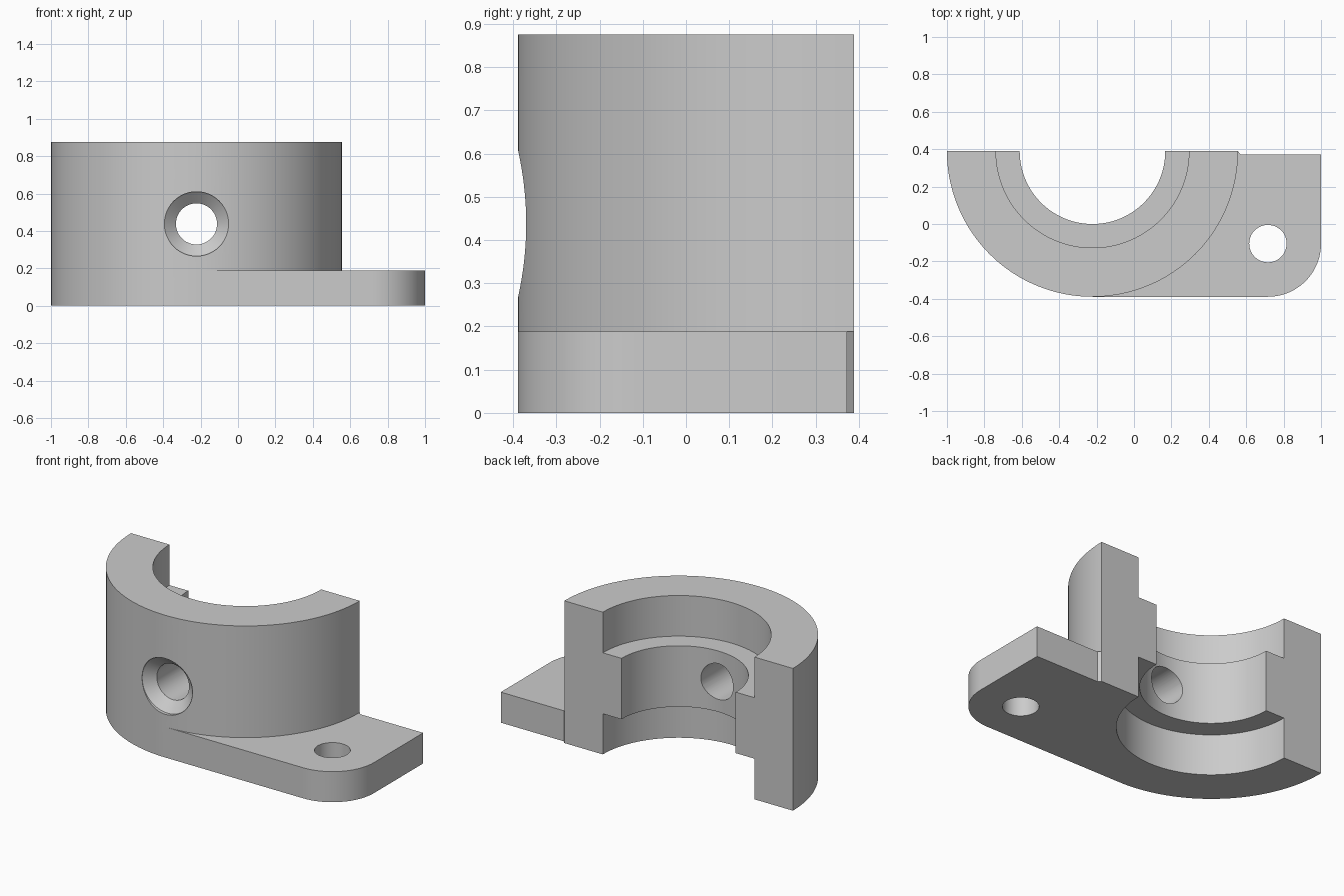
import bpy, bmesh, math
from mathutils import Matrix, Vector

cube = bpy.data.objects.get("Cube")
if cube:
    bpy.data.objects.remove(cube, do_unlink=True)

CX, BACK = -0.222, 0.389          # axis of the half ring
R_OUT, R_STEP, R_IN = 0.778, 0.516, 0.389
HEIGHT, STEP, PLATE = 0.875, 0.25, 0.188

grey = bpy.data.materials.new("plain grey")
grey.use_nodes = True
grey.diffuse_color = (0.6, 0.6, 0.6, 1)
grey.node_tree.nodes["Principled BSDF"].inputs["Base Color"].default_value = (0.6, 0.6, 0.6, 1)


def make(name, bm):
    bmesh.ops.recalc_face_normals(bm, faces=bm.faces)
    mesh = bpy.data.meshes.new(name)
    bm.to_mesh(mesh)
    bm.free()
    mesh.materials.append(grey)
    obj = bpy.data.objects.new(name, mesh)
    bpy.context.collection.objects.link(obj)
    return obj


def arc(x, y, r, start, end, n):
    angles = [math.radians(start + (end - start) * i / n) for i in range(n + 1)]
    return [(x + r * math.cos(a), y + r * math.sin(a)) for a in angles]


def lathe(name, profile, matrix, angle=360, steps=64):
    """Revolve a closed (radius, height) profile about local z."""
    bm = bmesh.new()
    face = bm.faces.new([bm.verts.new((r, 0, z)) for r, z in profile])
    full = angle == 360
    geom = [face] + face.edges[:] + face.verts[:]
    if not full:
        bmesh.ops.duplicate(bm, geom=geom)
    bmesh.ops.spin(bm, geom=geom, cent=(0, 0, 0), axis=(0, 0, 1),
                   angle=math.radians(angle), steps=steps)
    bmesh.ops.remove_doubles(bm, verts=bm.verts, dist=1e-5)
    if full:
        caps = [f for f in bm.faces if len(f.verts) == len(profile) and
                all(abs(v.co.y) < 1e-5 for v in f.verts)]
        bmesh.ops.delete(bm, geom=caps, context="FACES_ONLY")
    bmesh.ops.transform(bm, matrix=matrix, verts=bm.verts)
    return make(name, bm)


def boolean(target, other, operation):
    mod = target.modifiers.new(operation.lower(), "BOOLEAN")
    mod.operation, mod.solver, mod.object = operation, "EXACT", other
    bpy.context.view_layer.objects.active = target
    bpy.ops.object.modifier_apply(modifier=mod.name)
    bpy.data.objects.remove(other, do_unlink=True)


# Half ring with a counterbore at each end
section = [(R_OUT, 0), (R_OUT, HEIGHT), (R_STEP, HEIGHT), (R_STEP, HEIGHT - STEP),
           (R_IN, HEIGHT - STEP), (R_IN, STEP), (R_STEP, STEP), (R_STEP, 0)]
bracket = lathe("half_ring_bracket", section, Matrix.Translation((CX, BACK, 0)), -180, 96)

# Mounting plate, tangent to the ring at the front, with one round corner
hole_x, hole_y, corner = 0.716, -0.105, 0.284
outline = arc(CX, BACK, 0.65, 0, -90, 24) + [(CX, BACK - R_OUT)]
outline += arc(hole_x, hole_y, corner, -90, 0, 24)
outline += [(1, 0.372), (0.57, 0.372), (CX + R_OUT, BACK)]
bm = bmesh.new()
base = bm.faces.new([bm.verts.new((x, y, 0)) for x, y in outline])
top = bmesh.ops.extrude_face_region(bm, geom=[base])["geom"]
bmesh.ops.translate(bm, vec=(0, 0, PLATE), verts=[v for v in top if isinstance(v, bmesh.types.BMVert)])
boolean(bracket, make("mounting_plate", bm), "UNION")


def cutter(name, rings, matrix):
    """Solid of stacked circles, given as (radius, height)."""
    bm = bmesh.new()
    n = 48
    loops = [[bm.verts.new((x, y, z)) for x, y in arc(0, 0, r, 0, 360, n)[:-1]] for r, z in rings]
    for a, b in zip(loops, loops[1:]):
        for i in range(n):
            bm.faces.new((a[i], a[(i + 1) % n], b[(i + 1) % n], b[i]))
    bm.faces.new(loops[0])
    bm.faces.new(loops[-1])
    bmesh.ops.transform(bm, matrix=matrix, verts=bm.verts)
    obj = make(name, bm)
    obj.hide_render = True
    return obj


# Bolt hole in the plate
boolean(bracket, cutter("bolt_hole", [(0.1, -0.1), (0.1, 0.3)],
                        Matrix.Translation((hole_x, hole_y, 0))), "DIFFERENCE")

# Countersunk hole through the front wall (local z points to the front)
to_front = Matrix.Translation((CX, 0, HEIGHT / 2)) @ Matrix.Rotation(math.radians(90), 4, "X")
boolean(bracket, cutter("screw_hole", [(0.11, -0.2), (0.11, 0.315), (0.172, 0.369), (0.172, 0.6)],
                        to_front), "DIFFERENCE")

# Smooth curves, sharp edges
for obj in bpy.context.selected_objects:
    obj.select_set(False)
bracket.select_set(True)
bpy.context.view_layer.objects.active = bracket
bpy.ops.object.shade_smooth_by_angle(angle=math.radians(25))
